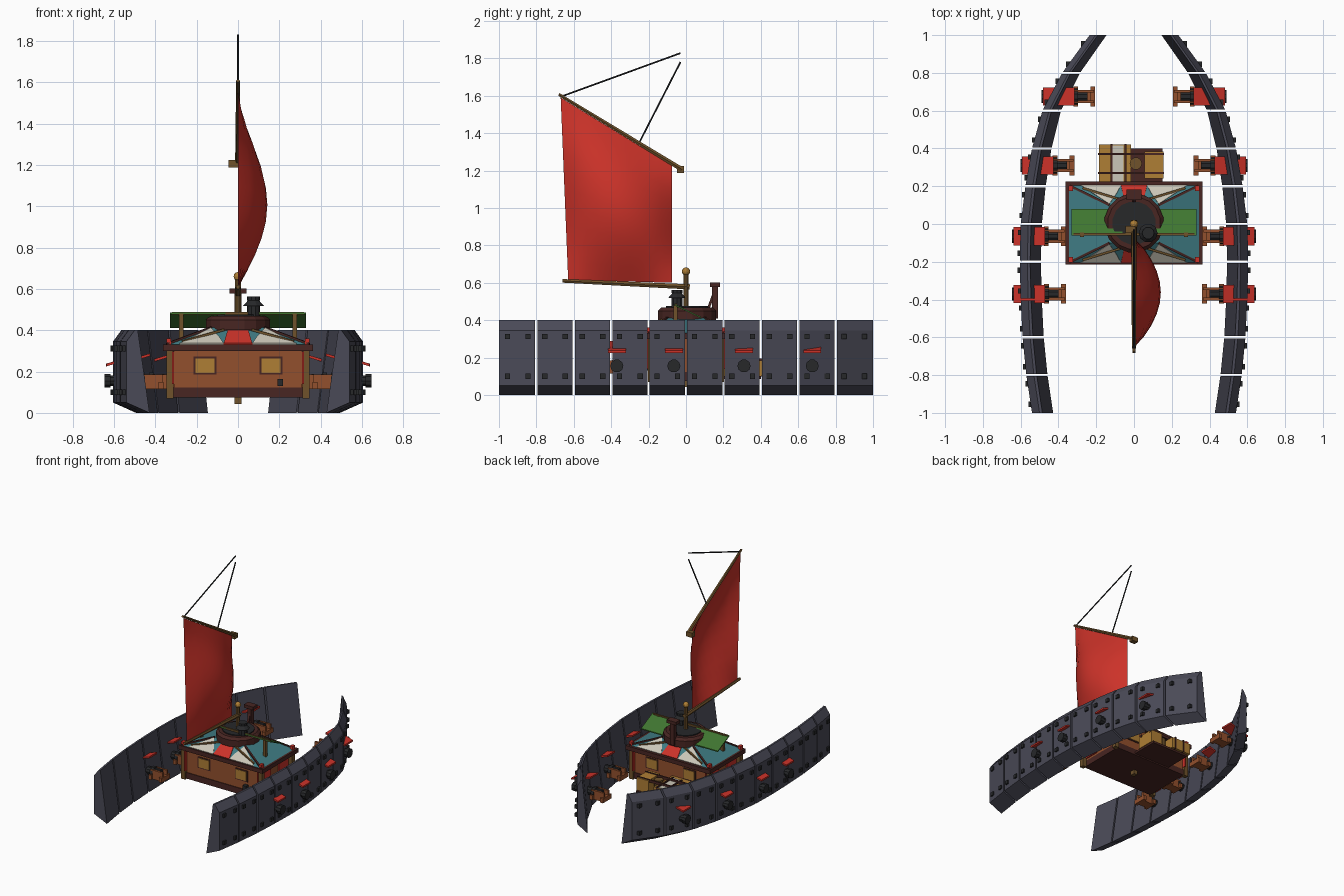
import bpy, bmesh, math
from mathutils import Vector, Matrix

if "Cube" in bpy.data.objects:
    bpy.data.objects.remove(bpy.data.objects["Cube"])

def material(name, c):
    m = bpy.data.materials.new(name)
    m.diffuse_color = (*c, 1)
    m.use_nodes = True
    m.node_tree.nodes["Principled BSDF"].inputs["Base Color"].default_value = m.diffuse_color
    return m

SLATE = material("slate", (.068, .068, .095))
BLACK = material("black iron", (.02, .021, .023))
RED = material("red", (.6, .032, .022))
WOOD = material("orange wood", (.29, .08, .026))
DARK = material("dark brown", (.065, .019, .016))
TAN = material("tan timber", (.16, .085, .024))
GOLD = material("yellow", (.43, .21, .035))
TEAL = material("teal", (.05, .2, .23))
GREEN = material("green", (.05, .18, .03))
WHITE = material("cream", (.6, .57, .48))

def finish(name, bm, mat, normals=True):
    if normals:
        bmesh.ops.recalc_face_normals(bm, faces=bm.faces)
    me = bpy.data.meshes.new(name)
    bm.to_mesh(me)
    bm.free()
    me.materials.append(mat)
    ob = bpy.data.objects.new(name, me)
    bpy.context.collection.objects.link(ob)
    return ob

def boxes(name, mat, *specs):
    """Each spec is (x0, x1, y0, y1, z0, z1)."""
    bm = bmesh.new()
    for x0, x1, y0, y1, z0, z1 in specs:
        m = Matrix.Translation(((x0+x1)/2, (y0+y1)/2, (z0+z1)/2)) @ Matrix.Diagonal((x1-x0, y1-y0, z1-z0, 1))
        bmesh.ops.create_cube(bm, size=1, matrix=m)
    return finish(name, bm, mat)

def rod(name, mat, p0, p1, r0, r1=None, n=8):
    p0, p1 = Vector(p0), Vector(p1)
    d = p1 - p0
    m = (Matrix.Translation((p0+p1)/2) @ d.to_track_quat('Z', 'Y').to_matrix().to_4x4()
         @ Matrix.Rotation(math.pi/n, 4, 'Z'))
    bm = bmesh.new()
    bmesh.ops.create_cone(bm, cap_ends=True, segments=n, radius1=r0,
                          radius2=r0 if r1 is None else r1, depth=d.length, matrix=m)
    return finish(name, bm, mat)

def loft(name, mat, a, b):
    """Solid between two rings of equal length."""
    bm = bmesh.new()
    va, vb = [[bm.verts.new(p) for p in ring] for ring in (a, b)]
    n = len(a)
    bm.faces.new(va)
    bm.faces.new(vb)
    for i in range(n):
        bm.faces.new((va[i], va[(i+1) % n], vb[(i+1) % n], vb[i]))
    return finish(name, bm, mat)

# Hull: armour plates following a curved plan
PLAN = [.54, .57, .59, .6, .605, .6, .575, .54, .485, .38, .235]
def hull_x(y):
    t = min(max((y + 1) * 5, 0), 9.999)
    i = int(t)
    return PLAN[i] + (PLAN[i+1] - PLAN[i]) * (t - i)

def section(y, s):
    x = hull_x(y)
    w = 1 - .2 * max(0, y)
    return [(s*(x - o*w), y, z) for o, z in ((0, .05), (0, .345), (.04, .4), (.055, .4), (.112, 0))]

for s, side in ((-1, "left"), (1, "right")):
    bolts = []
    for i in range(10):
        y0, y1 = -1 + .2*i, -.8 + .2*i
        y0 += .006 if i else 0
        y1 -= .006 if i < 9 else 0
        loft(f"{side}_hull_plate_{i}", SLATE, section(y0, s), section(y1, s))
        for dy in (-.055, .055):
            for z in (.1, .312):
                y = -.9 + .2*i + dy
                x = hull_x(y)
                xa, xb = sorted((s*(x - .012), s*(x + .012)))
                bolts.append((xa, xb, y-.014, y+.014, z-.014, z+.014))
    boxes(f"{side}_hull_bolts", BLACK, *bolts)

    # Cannons with carriages and red port flaps
    for k, y in enumerate((-.37, -.065, .31, .675)):
        x = hull_x(y)
        tag = f"{side}_cannon_{k}"
        rod(tag + "_barrel", BLACK, (s*(x-.2), y, .155), (s*(x+.03), y, .155), .034, .026, 10)
        rod(tag + "_muzzle", BLACK, (s*(x+.015), y, .155), (s*(x+.045), y, .155), .035, n=10)
        rod(tag + "_breech_ring", BLACK, (s*(x-.15), y, .155), (s*(x-.125), y, .155), .042, n=10)
        def bx(a, b, *r):
            return (*sorted((s*(x+a), s*(x+b))), *r)
        boxes(tag + "_carriage", WOOD,
              bx(-.235, -.125, y-.035, y-.02, .115, .185), bx(-.235, -.125, y+.02, y+.035, .115, .185),
              bx(-.235, -.125, y-.03, y+.03, .115, .135),
              bx(-.24, -.215, y-.052, y+.052, .115, .15), bx(-.15, -.125, y-.052, y+.052, .115, .15))
        ring = lambda yy: [(s*(x+a), yy, z) for a, z in ((-.13, .275), (.036, .225), (.036, .238), (-.13, .288))]
        loft(tag + "_port_flap", RED, ring(y-.048), ring(y+.048))

# Cabin
boxes("cabin_walls", WOOD, (-.31, .31, -.185, .185, .12, .31))
boxes("cabin_base", DARK, (-.315, .315, -.19, .19, .075, .122))
boxes("cabin_eave", DARK, (-.362, .362, -.215, .225, .3, .332))
boxes("keel_peg", TAN, (-.016, .016, -.02, .02, .043, .08))
boxes("corner_posts", TAN, *[(sx*.33-.017, sx*.33+.017, sy*.185-.017, sy*.185+.017, .07, .31)
                             for sx in (-1, 1) for sy in (-1, 1)])
frames, panes = [], []
for sy in (-1, 1):
    for x in (-.16, .16):
        ya, yb = sorted((sy*.183, sy*.189))
        frames.append((x-.055, x+.055, ya, yb, .185, .272))
        ya, yb = sorted((sy*.183, sy*.193))
        panes.append((x-.046, x+.046, ya, yb, .193, .264))
boxes("window_frames", DARK, *frames)
boxes("window_panes", GOLD, *panes)
boxes("side_wall_panels", RED, *[(sx*.314-.005, sx*.314+.005, min(a, b), max(a, b), .14, .298)
                                 for sx in (-1, 1) for a, b in ((.05, .21), (-.05, -.21))])
boxes("front_lantern", BLACK, (.19, .218, -.215, -.185, .13, .165))

# Hip roof with painted slopes
B, T = (.345, .205, .332), (.13, .1, .412)
def rect(c):
    return [(sx*c[0], sy*c[1], c[2]) for sx, sy in ((-1, -1), (1, -1), (1, 1), (-1, 1))]
loft("roof", TEAL, rect(B), rect(T))
def slope(sy, u, t):
    """Point on the front or back slope: u across, t upward."""
    q = [b + (e - b)*t for b, e in zip(B, T)]
    return Vector((u*q[0], sy*q[1], q[2]))
def paint(name, mat, sy, pts):
    a = [slope(sy, *p) for p in pts]
    loft(name, mat, a, [p + Vector((0, sy*.002, .005)) for p in a])
for sy, tag in ((-1, "front"), (1, "back")):
    paint(f"{tag}_roof_red_stripe", RED, sy, ((-.2, 0), (.2, 0), (.35, 1), (-.35, 1)))
    for s in (-1, 1):
        paint(f"{tag}_roof_cream_stripe", WHITE, sy, ((s*.82, 0), (s*.2, 0), (s*.35, .4), (s*.93, .95)))
        rod(f"{tag}_roof_hip", DARK, (s*B[0], sy*B[1], B[2]), (s*T[0], sy*T[1], T[2]), .009, n=4)
        rod(f"{tag}_roof_rafter", TAN, (s*.27, sy*.19, .345), (s*.04, sy*.12, .41), .008, n=4)
        # upturned coloured trim at the slope corners
        boxes(f"{tag}_eave_trim", RED, (s*.335-.012, s*.335+.012, sy*.19-.015, sy*.19+.015, .33, .36))

# Tilted green awnings on posts
for s in (-1, 1):
    ring = lambda x: [(x, y, z) for y, z in ((-.062, .478), (.08, .41), (.08, .418), (-.062, .486))]
    loft("green_awning", GREEN, ring(s*.06), ring(s*.33))
    boxes("awning_post", TAN, (s*.275-.011, s*.275+.011, -.068, -.046, .345, .482))
rod("awning_rail", TAN, (-.32, -.055, .482), (.32, -.055, .482), .009, n=4)

# Turntable, masthead post, rear bollard and chimney
rod("turntable", DARK, (0, .005, .4), (0, .005, .45), .158, n=16)
rod("turntable_rim", DARK, (0, .005, .45), (0, .005, .468), .158, .14, n=16)
rod("turntable_top", BLACK, (0, .005, .46), (0, .005, .475), .115, n=16)
rod("short_mast", TAN, (0, 0, .47), (0, 0, .65), .015)
bm = bmesh.new()
bmesh.ops.create_uvsphere(bm, u_segments=10, v_segments=6, radius=.022, matrix=Matrix.Translation((0, 0, .66)))
finish("mast_ball", bm, GOLD)
boxes("rear_bollard", DARK, (-.017, .017, .138, .172, .41, .585), (-.04, .04, .128, .182, .578, .602))
rod("bollard_strut", DARK, (0, .115, .45), (0, .155, .56), .01, n=4)
rod("chimney", BLACK, (.075, -.048, .45), (.075, -.048, .525), .032, n=10)
rod("chimney_hat", BLACK, (.075, -.048, .518), (.075, -.048, .545), .05, .026, 10)
rod("chimney_cap", BLACK, (.075, -.048, .545), (.075, -.048, .562), .032, n=10)

# Billowing sail between two yards, held by ropes
bm = bmesh.new()
N = 10
A, Bc, C, D = (-.63, .615), (-.075, .6), (-.075, 1.225), (-.67, 1.59)
grid = []
for j in range(N + 1):
    v = j / N
    row = []
    for i in range(N + 1):
        u = i / N
        y, z = [(A[k]*(1-u) + Bc[k]*u)*(1-v) + (D[k]*(1-u) + C[k]*u)*v for k in (0, 1)]
        x = .142 * math.sin(math.pi*u)**.8 * math.sin(math.pi*v)
        row.append(bm.verts.new((x, y, z)))
    grid.append(row)
for j in range(N):
    for i in range(N):
        f = bm.faces.new((grid[j][i], grid[j][i+1], grid[j+1][i+1], grid[j+1][i]))
        f.smooth = True
finish("sail", bm, RED, False)
rod("upper_yard", TAN, (0, -.68, 1.607), (0, -.02, 1.205), .009, .014, 6)
boxes("upper_yard_block", TAN, (-.045, .005, -.048, -.01, 1.187, 1.224))
rod("lower_yard", TAN, (0, -.66, .61), (0, .02, .578), .011, .016, 6)
rod("outer_rope", BLACK, (0, -.67, 1.595), (0, -.03, 1.828), .005, n=5)
rod("inner_rope", BLACK, (0, -.25, 1.35), (0, -.03, 1.78), .005, n=5)

# Cargo lashed behind the cabin
boxes("large_crate", GOLD, (-.185, -.015, .19, .42, .1, .185))
boxes("crate_cloth", WHITE, (-.115, -.055, .225, .415, .18, .19))
boxes("small_crate", GOLD, (.055, .155, .24, .385, .1, .2))
rod("cargo_barrel", TAN, (.01, .32, .1), (.01, .32, .2), .033, n=10)
boxes("cargo_straps", DARK, (-.19, .16, .365, .375, .185, .205), (-.19, .16, .265, .275, .185, .205),
      (-.125, -.115, .22, .424, .098, .195), (-.05, -.04, .22, .424, .098, .195))
boxes("cargo_shelf", DARK, (-.17, .15, .18, .4, .085, .102))
